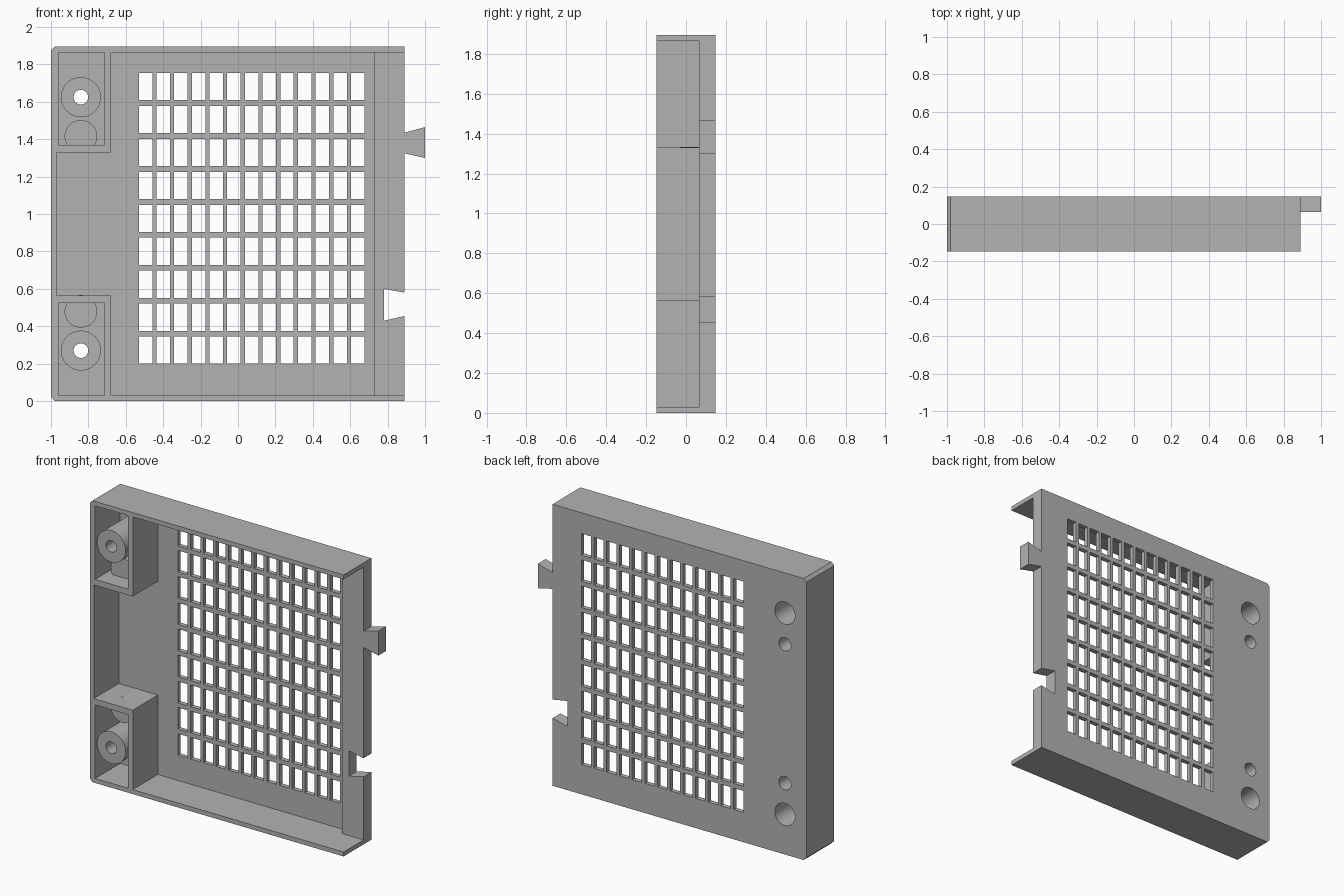
import bpy, bmesh, math
from mathutils import Matrix

cube = bpy.data.objects.get("Cube")
if cube:
    bpy.data.objects.remove(cube, do_unlink=True)

FRONT, BACK = -0.148, 0.148
HEIGHT, MID = 1.895, 0.9475
FLOOR, STRIP = 0.118, 0.065      # front faces of the thin panel and the thick edge strip

grey = bpy.data.materials.new("plain grey")
grey.use_nodes = True
colour = (0.45, 0.45, 0.45, 1)
grey.diffuse_color = colour
grey.node_tree.nodes["Principled BSDF"].inputs["Base Color"].default_value = colour


def finish(name, bm):
    bmesh.ops.recalc_face_normals(bm, faces=bm.faces)
    mesh = bpy.data.meshes.new(name)
    bm.to_mesh(mesh)
    bm.free()
    mesh.materials.append(grey)
    ob = bpy.data.objects.new(name, mesh)
    bpy.context.collection.objects.link(ob)
    return ob


def add_prism(bm, outline, y0, y1):
    """Extrude an (x, z) outline along y."""
    face = bm.faces.new([bm.verts.new((x, y0, z)) for x, z in outline])
    geom = bmesh.ops.extrude_face_region(bm, geom=[face])["geom"]
    verts = [g for g in geom if isinstance(g, bmesh.types.BMVert)]
    bmesh.ops.translate(bm, verts=verts, vec=(0, y1 - y0, 0))


def rect(x0, x1, z0, z1):
    return [(x0, z0), (x1, z0), (x1, z1), (x0, z1)]


def prisms(name, outlines, y0, y1):
    bm = bmesh.new()
    for outline in outlines:
        add_prism(bm, outline, y0, y1)
    return finish(name, bm)


def cylinders(name, z, r, y0, y1):
    """A mirrored pair of cylinders along y, at the upper and lower mount."""
    bm = bmesh.new()
    for height in (z, HEIGHT - z):
        place = Matrix.Translation((-0.84, (y0 + y1) / 2, height)) @ Matrix.Rotation(math.pi / 2, 4, 'X')
        bmesh.ops.create_cone(bm, cap_ends=True, segments=48, radius1=r, radius2=r,
                              depth=y1 - y0, matrix=place)
    return finish(name, bm)


def combine(target, tool, operation):
    tool.hide_render = True
    mod = target.modifiers.new(tool.name, 'BOOLEAN')
    mod.operation, mod.object, mod.solver = operation, tool, 'EXACT'
    bpy.context.view_layer.objects.active = target
    bpy.ops.object.modifier_apply(modifier=mod.name)
    bpy.data.objects.remove(tool, do_unlink=True)


# Solid block with chamfered corners, dovetail slot and dovetail tab
EDGE, C = 0.89, 0.02
body = prisms("vent_panel_housing", [[
    (-1 + C, 0), (EDGE, 0),
    (EDGE, 0.455), (0.78, 0.43), (0.78, 0.60), (EDGE, 0.58),
    (EDGE, 1.325), (1, 1.30), (1, 1.465), (EDGE, 1.435),
    (EDGE, HEIGHT), (-1 + C, HEIGHT), (-1, HEIGHT - C), (-1, C)]], FRONT, BACK)

# Main cavity, wrapping around the two corner boxes
combine(body, prisms("main_cavity", [[
    (-0.68, 0.03), (0.73, 0.03), (0.73, 1.865), (-0.68, 1.865),
    (-0.68, 1.33), (-0.97, 1.33), (-0.97, 0.565), (-0.68, 0.565)]], -0.3, FLOOR), 'DIFFERENCE')

# Open side in front of the thick edge strip
combine(body, prisms("strip_cavity", [rect(0.5, 1.1, 0.03, 1.865)], -0.3, STRIP), 'DIFFERENCE')

# Corner box cavities
combine(body, prisms("box_cavities", [rect(-0.96, -0.715, z, z + 0.495) for z in (0.03, 1.37)],
                     -0.3, FLOOR), 'DIFFERENCE')

# Ventilation grid
holes = [rect(x, x + 0.072, z, z + 0.145)
         for x in [-0.53 + 0.0945 * i for i in range(13)]
         for z in [0.2 + 0.1762 * j for j in range(9)]]
combine(body, prisms("grid_holes", holes, 0.09, 0.3), 'DIFFERENCE')

# Screw bosses and shorter pegs, then their bores
combine(body, cylinders("screw_bosses", 1.625, 0.107, FRONT, 0.13), 'UNION')
combine(body, cylinders("pegs", 1.415, 0.087, -0.03, 0.13), 'UNION')
combine(body, cylinders("screw_holes", 1.625, 0.039, -0.3, 0.3), 'DIFFERENCE')
combine(body, cylinders("counterbores", 1.625, 0.075, -0.06, 0.3), 'DIFFERENCE')
combine(body, cylinders("peg_holes", 1.415, 0.045, 0.0, 0.3), 'DIFFERENCE')

# Smooth the round parts, keep the edges sharp
bpy.ops.object.select_all(action='DESELECT')
body.select_set(True)
bpy.context.view_layer.objects.active = body
bpy.ops.object.shade_smooth_by_angle(angle=math.radians(30))
